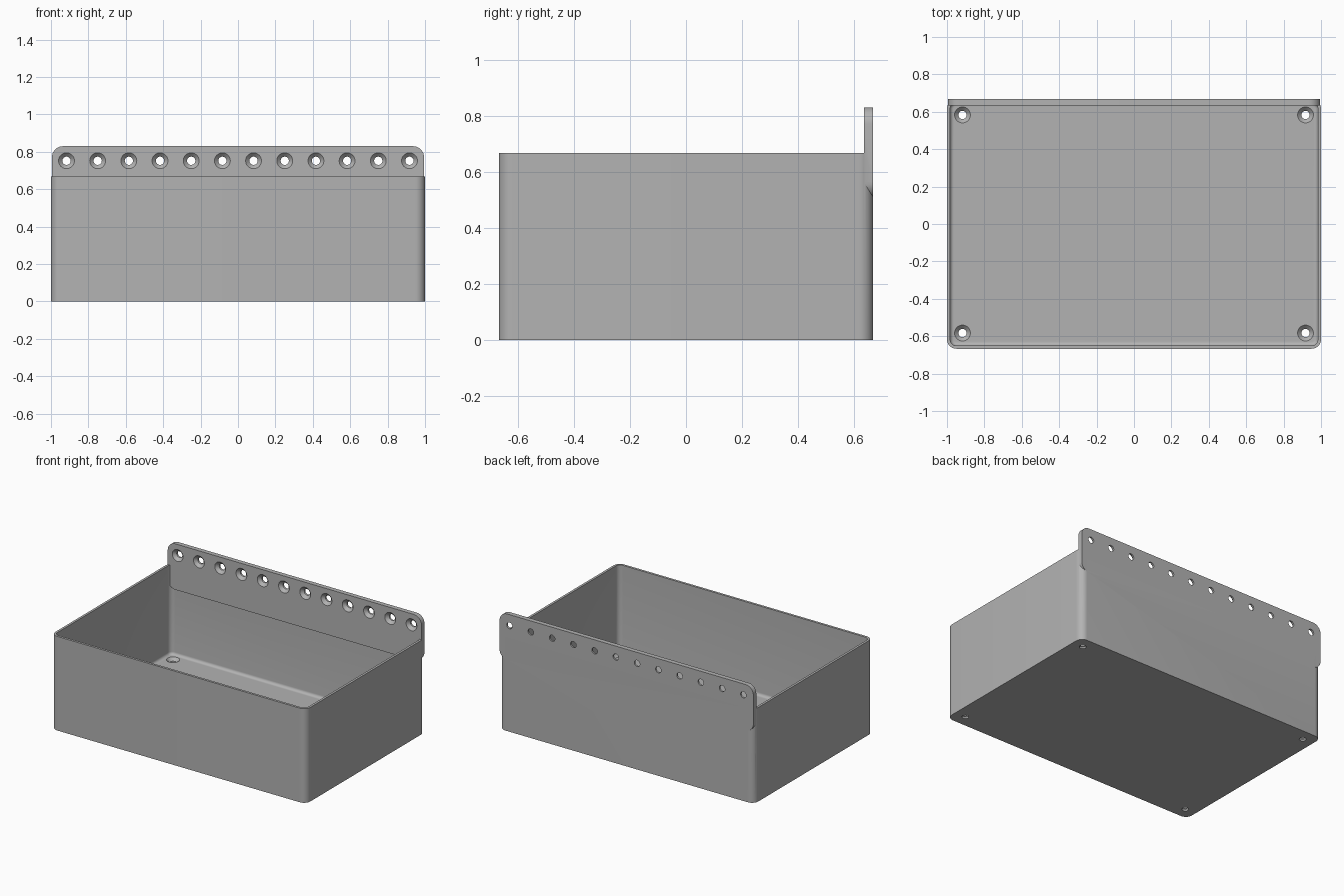
import bpy, bmesh
from mathutils import Matrix, Vector

cube = bpy.data.objects.get("Cube")
if cube:
    bpy.data.objects.remove(cube, do_unlink=True)

grey = bpy.data.materials.new("mid_grey")
grey.use_nodes = True
GREY = (0.45, 0.45, 0.45, 1)
grey.diffuse_color = GREY
grey.node_tree.nodes["Principled BSDF"].inputs["Base Color"].default_value = GREY

HALF_X, HALF_Y, HEIGHT = 1.0, 0.667, 0.667
WALL, FLOOR, CORNER = 0.0167, 0.033, 0.05
RAIL_T, RAIL_X = 0.033, 0.995


def finish(name, bm):
    bmesh.ops.recalc_face_normals(bm, faces=bm.faces)
    mesh = bpy.data.meshes.new(name)
    bm.to_mesh(mesh)
    bm.free()
    mesh.materials.append(grey)
    obj = bpy.data.objects.new(name, mesh)
    bpy.context.collection.objects.link(obj)
    return obj


def rounded_block(name, low, high, axis, radius, floor_fillet=0):
    """Block with rounded edges along one axis and an optional filleted base."""
    low, high = Vector(low), Vector(high)
    bm = bmesh.new()
    bmesh.ops.create_cube(bm, size=1, matrix=Matrix.Translation((low + high) / 2)
                          @ Matrix.Diagonal((*(high - low), 1)))
    edges = [e for e in bm.edges
             if abs((e.verts[0].co - e.verts[1].co)[axis]) > 0.01]
    bmesh.ops.bevel(bm, geom=edges, offset=radius, segments=10, profile=0.5,
                    affect='EDGES')
    if floor_fillet:
        base = [e for e in bm.edges
                if all(v.co.z < low.z + 0.0001 for v in e.verts)]
        bmesh.ops.bevel(bm, geom=base, offset=floor_fillet, segments=6,
                        profile=0.5, affect='EDGES')
    return finish(name, bm)


def screw_cutter(name, places, turn):
    """Countersunk hole profile spun about its axis at every place."""
    bm = bmesh.new()
    profile = [(0, 0.02), (0.0425, 0.02), (0.0425, 0), (0.022, -0.0205),
               (0.022, -0.06), (0, -0.06)]
    for place in places:
        verts = [bm.verts.new((r, 0, z)) for r, z in profile]
        edges = [bm.edges.new(pair) for pair in zip(verts, verts[1:])]
        bmesh.ops.spin(bm, geom=verts + edges, cent=(0, 0, 0), axis=(0, 0, 1),
                       angle=6.2831853, steps=32, use_merge=True)
        new = [v for v in bm.verts if not v.tag]
        bmesh.ops.transform(bm, matrix=Matrix.Translation(place) @ turn, verts=new)
        for v in new:
            v.tag = True
    bmesh.ops.remove_doubles(bm, verts=bm.verts, dist=0.00005)
    return finish(name, bm)


def combine(target, tool, operation):
    mod = target.modifiers.new(operation.lower(), 'BOOLEAN')
    mod.operation, mod.object, mod.solver = operation, tool, 'EXACT'
    bpy.context.view_layer.objects.active = target
    bpy.ops.object.modifier_apply(modifier=mod.name)
    bpy.data.objects.remove(tool, do_unlink=True)


# Open tray with rounded corners and a filleted floor
tray = rounded_block("wall_mounted_tray", (-HALF_X, -HALF_Y, 0),
                     (HALF_X, HALF_Y, HEIGHT), 2, CORNER)
cavity = rounded_block("cavity", (WALL - HALF_X, WALL - HALF_Y, FLOOR),
                       (HALF_X - WALL, HALF_Y - WALL, 1), 2, CORNER - WALL, 0.02)
combine(tray, cavity, 'DIFFERENCE')

# Thick mounting rail along the back wall
rail = rounded_block("mounting_rail", (-RAIL_X, HALF_Y - RAIL_T, 0.505),
                     (RAIL_X, HALF_Y, 0.83), 1, 0.06)
combine(tray, rail, 'UNION')

# Row of countersunk holes in the rail
row = [(-0.917 + i * 0.1667, HALF_Y - RAIL_T, 0.752) for i in range(12)]
combine(tray, screw_cutter("rail_holes", row, Matrix.Rotation(1.5707963, 4, 'X')),
        'DIFFERENCE')

# Countersunk holes in the floor corners
corners = [(x, y, FLOOR) for x in (-0.917, 0.917) for y in (-0.583, 0.583)]
combine(tray, screw_cutter("floor_holes", corners, Matrix.Identity(4)), 'DIFFERENCE')

bpy.ops.object.select_all(action='DESELECT')
tray.select_set(True)
bpy.context.view_layer.objects.active = tray
bpy.ops.object.shade_smooth_by_angle(angle=0.5)
